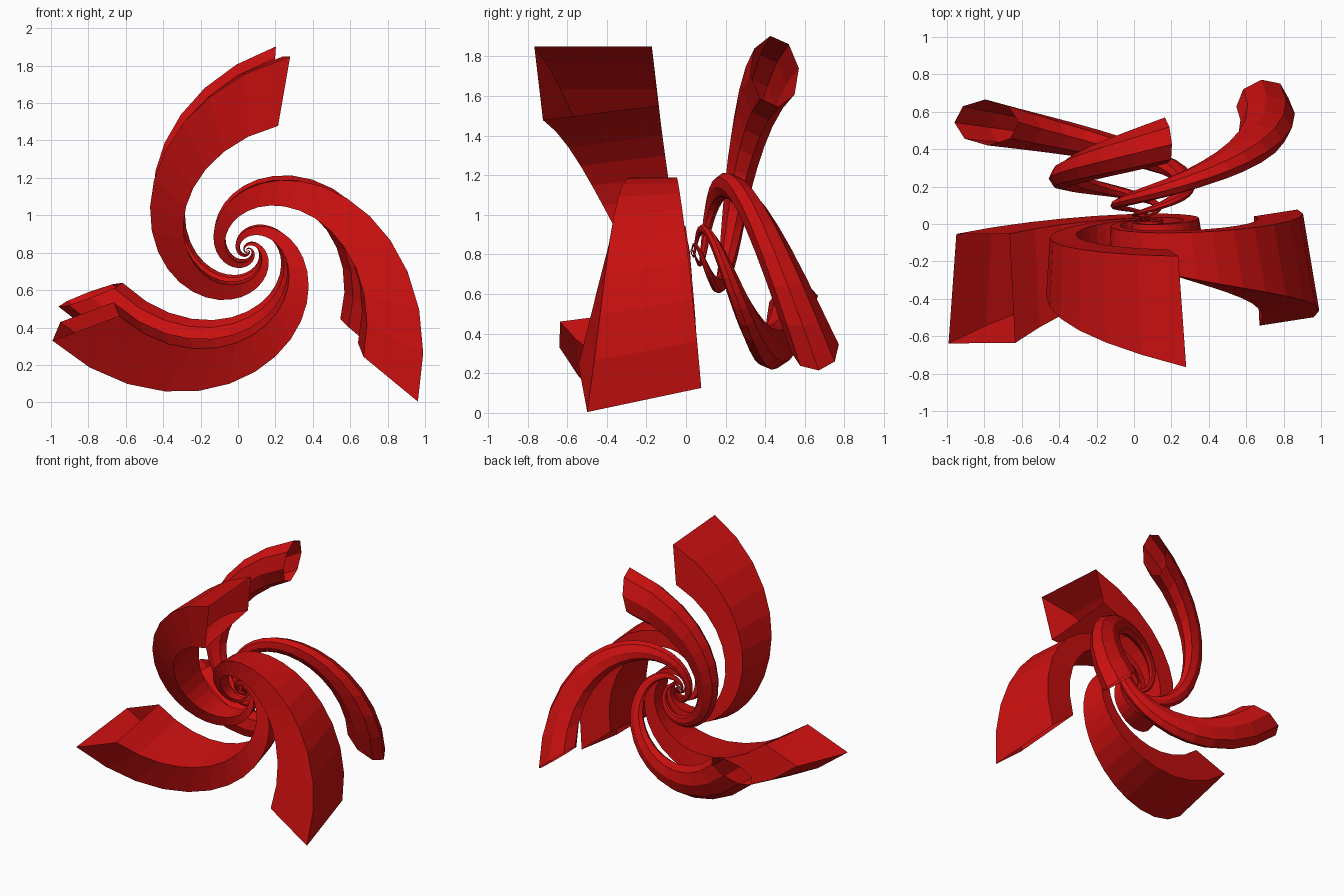
import bpy, bmesh
from math import radians, sin, cos, pi
from mathutils import Vector, Matrix

cube = bpy.data.objects.get("Cube")
if cube:
    bpy.data.objects.remove(cube)

red = bpy.data.materials.new("deep red")
red.use_nodes = True
colour = (0.6, 0.005, 0.005, 1)
red.diffuse_color = colour
red.node_tree.nodes["Principled BSDF"].inputs["Base Color"].default_value = colour

# Tilted frame whose y axis is the shared spiral axis, with its origin at the apex
apex = Vector((0.05, 0.02, 0.81))
axis = Vector((-0.05, 0.991, 0.125)).normalized()
up = (Vector((0, 0, 1)) - axis * axis.z).normalized()
right = axis.cross(up)
frame = Matrix.Translation(apex) @ Matrix((right, axis, up)).transposed().to_4x4()

TIP = radians(-9.5)      # tip angle from the up direction
STEP = radians(12)       # turn per ring
SHRINK = 0.9             # scale per ring
RINGS = 56


def spiral_arm(name, section, turn):
    """Open tube: the (radius, height) section shrinks as it turns to the apex."""
    bm = bmesh.new()
    rings = []
    for i in range(RINGS):
        a, s = TIP + turn + i * STEP, SHRINK ** i
        rings.append([bm.verts.new(frame @ Vector((-sin(a) * r * s, h * s, cos(a) * r * s)))
                      for r, h in section])
    n = len(section)
    for p, q in zip(rings, rings[1:]):
        for j in range(n):
            k = (j + 1) % n
            bm.faces.new((p[j], p[k], q[k], q[j]))
    bmesh.ops.recalc_face_normals(bm, faces=bm.faces)
    mesh = bpy.data.meshes.new(name)
    bm.to_mesh(mesh)
    bm.free()
    mesh.materials.append(red)
    obj = bpy.data.objects.new(name, mesh)
    bpy.context.collection.objects.link(obj)


# Four-sided blade section and eight-sided oval tube section
blade = [(1.146, -0.66), (1.07, -0.07), (0.767, -0.07), (0.767, -0.66)]
tube = [(0.866 + 0.183 * cos(j * pi / 4), 0.531 + 0.124 * sin(j * pi / 4)) for j in range(8)]

for i, place in enumerate(("top", "left", "right")):
    spiral_arm("front_blade_" + place, blade, radians(120 * i))
    spiral_arm("back_tube_" + place, tube, radians(120 * i))
